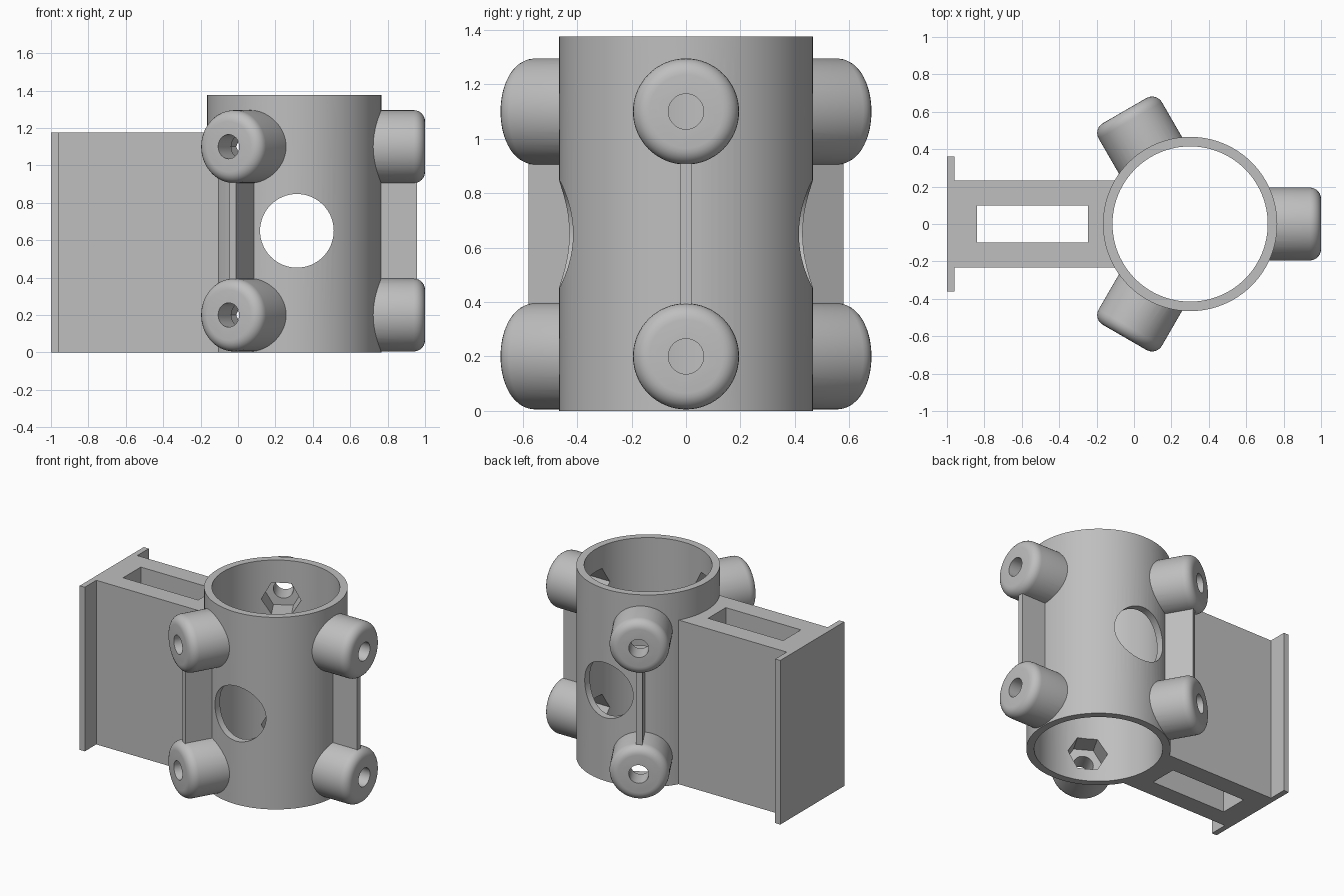
import bpy, bmesh
from math import radians, cos, sin, pi
from mathutils import Matrix

if "Cube" in bpy.data.objects:
    bpy.data.objects.remove(bpy.data.objects["Cube"])

grey = bpy.data.materials.new("Grey plastic")
grey.use_nodes = True
colour = (0.52, 0.52, 0.52, 1)
grey.diffuse_color = colour
grey.node_tree.nodes["Principled BSDF"].inputs["Base Color"].default_value = colour

CX = 0.30            # tube axis
BORE_R, TUBE_R, TUBE_H = 0.415, 0.466, 1.375
ARM_H = 1.175
LEVELS = (0.2, 1.1)  # boss heights
ANGLES = (0, 120, 240)


def finish(name, bm):
    bmesh.ops.recalc_face_normals(bm, faces=bm.faces)
    mesh = bpy.data.meshes.new(name)
    bm.to_mesh(mesh)
    bm.free()
    mesh.materials.append(grey)
    ob = bpy.data.objects.new(name, mesh)
    bpy.context.collection.objects.link(ob)
    return ob


def box(name, x, y, z, matrix=Matrix()):
    bm = bmesh.new()
    bmesh.ops.create_cube(bm, size=1)
    for v in bm.verts:
        v.co = [lo + (c + 0.5) * (hi - lo) for c, (lo, hi) in zip(v.co, (x, y, z))]
    bm.transform(matrix)
    return finish(name, bm)


def lathe(name, profile, sides, matrix=Matrix(), turn=0):
    """Closed solid from (radius, height) rings around local z."""
    bm = bmesh.new()
    rings = []
    for r, h in profile:
        rings.append([bm.verts.new((r * cos(turn + 2 * pi * i / sides),
                                    r * sin(turn + 2 * pi * i / sides), h))
                      for i in range(sides)])
    for a, b in zip(rings, rings[1:]):
        for i in range(sides):
            j = (i + 1) % sides
            bm.faces.new((a[i], a[j], b[j], b[i]))
    bm.faces.new(rings[0][::-1])
    bm.faces.new(rings[-1])
    bm.transform(matrix)
    return finish(name, bm)


def combine(target, other, operation):
    mod = target.modifiers.new(operation.title(), "BOOLEAN")
    mod.operation, mod.solver, mod.object = operation, "EXACT", other
    bpy.context.view_layer.objects.active = target
    bpy.ops.object.modifier_apply(modifier=mod.name)
    bpy.data.objects.remove(other)


def spoke(angle, z=0):
    """Frame at the tube axis whose x points outward."""
    return Matrix.Translation((CX, 0, z)) @ Matrix.Rotation(radians(angle), 4, "Z")


outward = Matrix.Rotation(pi / 2, 4, "Y")   # local z becomes x

# Tube
body = lathe("clamp_tube_with_bracket", [(TUBE_R, 0), (TUBE_R, TUBE_H)], 96,
             Matrix.Translation((CX, 0, 0)))

# Bracket arm and end flange
combine(body, box("bracket_arm", (-0.98, 0.0), (-0.232, 0.232), (0, ARM_H)), "UNION")
combine(body, box("end_flange", (-1, -0.96), (-0.362, 0.362), (0, ARM_H)), "UNION")

# Screw bosses with rounded rims, joined by thin ribs
FILLET = 0.06
boss = [(0.195, 0.3)] + [
    (0.195 - FILLET + FILLET * cos(t * pi / 12), 0.70 - FILLET + FILLET * sin(t * pi / 12))
    for t in range(7)]
for angle in ANGLES:
    combine(body, box("rib", (0.3, 0.658), (-0.02, 0.02), LEVELS, spoke(angle)), "UNION")
    for z in LEVELS:
        combine(body, lathe("boss", boss, 64, spoke(angle, z) @ outward), "UNION")

# Main bore, arm slot and cross window
combine(body, lathe("bore", [(BORE_R, -0.1), (BORE_R, TUBE_H + 0.1)], 96,
                    Matrix.Translation((CX, 0, 0))), "DIFFERENCE")
combine(body, box("slot", (-0.84, -0.245), (-0.1, 0.1), (-0.1, TUBE_H)), "DIFFERENCE")
combine(body, lathe("window", [(0.197, -0.6), (0.197, 0.6)], 64,
                    Matrix.Translation((0.315, 0, 0.65)) @ Matrix.Rotation(pi / 2, 4, "X")),
        "DIFFERENCE")

# Screw holes and hexagonal nut pockets
for angle in ANGLES:
    for z in LEVELS:
        frame = spoke(angle, z) @ outward
        combine(body, lathe("screw_hole", [(0.065, 0.32), (0.065, 0.8)], 32, frame), "DIFFERENCE")
        combine(body, lathe("nut_pocket", [(0.13, 0.31), (0.13, 0.56)], 6, frame, pi / 2),
                "DIFFERENCE")

# Smooth curved walls, crisp edges
bpy.ops.object.select_all(action="DESELECT")
body.select_set(True)
bpy.context.view_layer.objects.active = body
bpy.ops.object.shade_smooth_by_angle(angle=radians(30))
